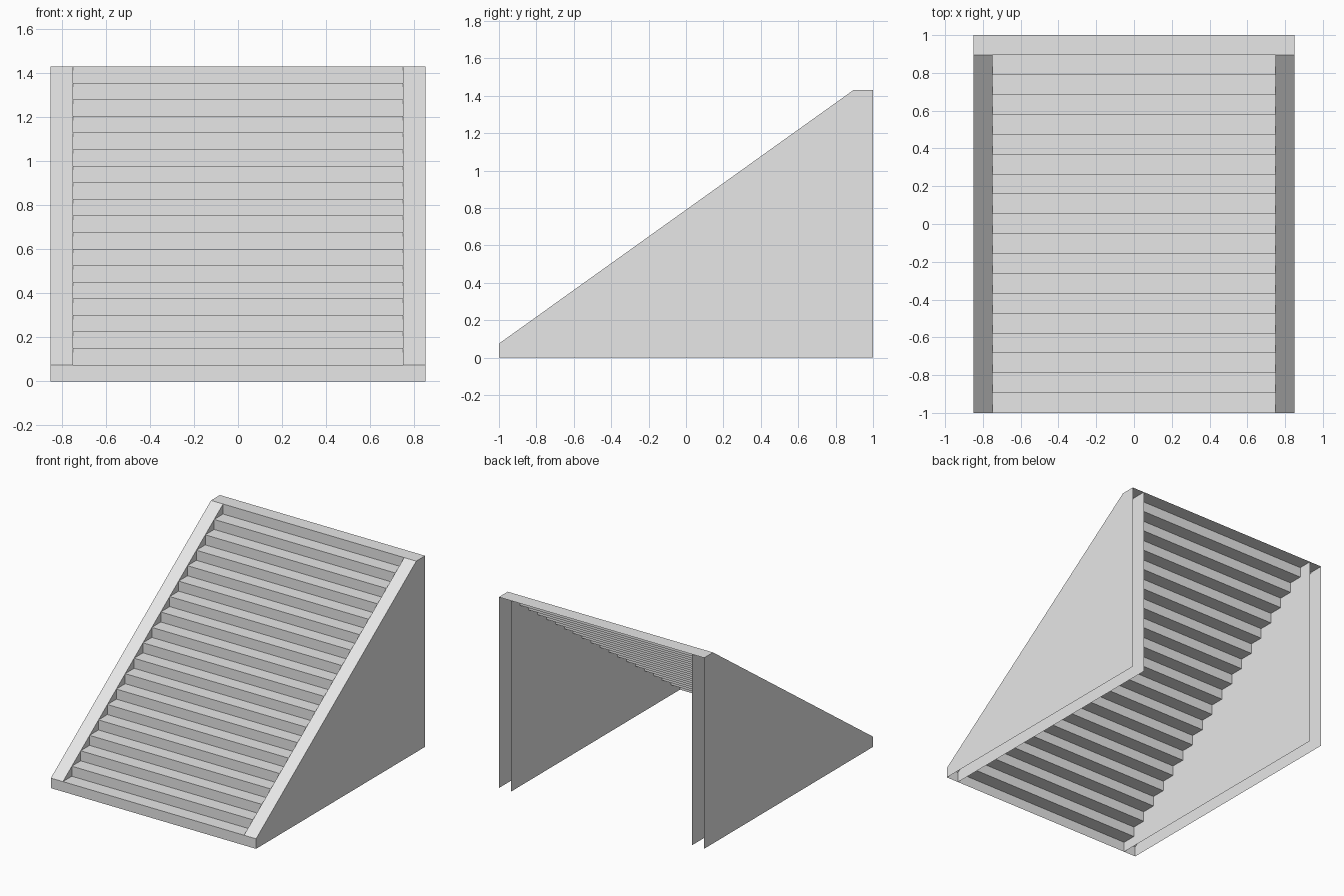
import bpy
import bmesh

STEPS = 19
HEIGHT = 1.43
RISE = HEIGHT / STEPS
RUN = 2 / STEPS
INNER, OUTER = 0.75, 0.85

cube = bpy.data.objects.get("Cube")
if cube:
    bpy.data.objects.remove(cube, do_unlink=True)

grey = bpy.data.materials.new("light_grey")
grey.use_nodes = True
colour = (0.8, 0.8, 0.8, 1)
grey.diffuse_color = colour
grey.node_tree.nodes["Principled BSDF"].inputs["Base Color"].default_value = colour


def finish(name, bm):
    mesh = bpy.data.meshes.new(name)
    bm.to_mesh(mesh)
    bm.free()
    mesh.materials.append(grey)
    obj = bpy.data.objects.new(name, mesh)
    bpy.context.collection.objects.link(obj)


def add_strip(bm, path, x0, x1):
    """Sweep an open (y, z) path from x0 to x1, normals up and forward."""
    rows = [[bm.verts.new((x, y, z)) for x in (x0, x1)] for y, z in path]
    for a, b in zip(rows, rows[1:]):
        bm.faces.new((a[0], a[1], b[1], b[0]))


# Thin folded sheet of risers and treads, open underneath
path = [(-1, 0)]
for i in range(STEPS):
    path += [(-1 + i * RUN, (i + 1) * RISE), (-1 + (i + 1) * RUN, (i + 1) * RISE)]
bm = bmesh.new()
add_strip(bm, path, -INNER, INNER)
finish("steps", bm)

# Hollow side walls: two sheets and a sloping cap, open at the back and bottom
cap = [(-1, 0), (-1, RISE), (1 - RUN, HEIGHT), (1, HEIGHT)]
outline = cap + [(1, 0)]
for name, side in (("left_wall", 1), ("right_wall", -1)):
    bm = bmesh.new()
    add_strip(bm, cap, *sorted((side * INNER, side * OUTER)))
    for x, facing in ((OUTER, side), (INNER, -side)):
        face = bm.faces.new([bm.verts.new((side * x, y, z)) for y, z in outline])
        face.normal_update()
        if face.normal.x * facing < 0:
            face.normal_flip()
    bmesh.ops.remove_doubles(bm, verts=bm.verts[:], dist=0.0001)
    finish(name, bm)
